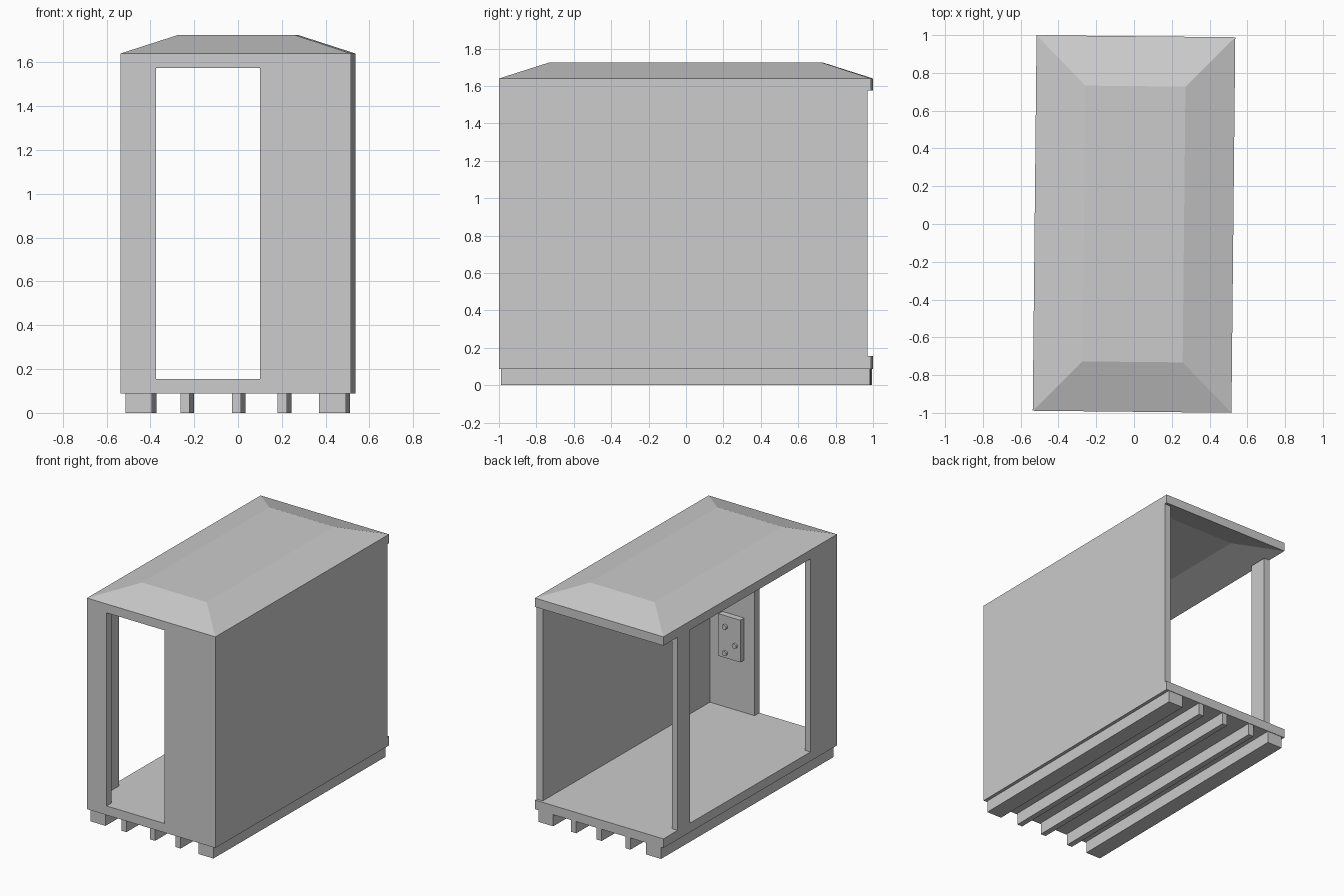
import bpy, bmesh, math
from mathutils import Matrix

if "Cube" in bpy.data.objects:
    bpy.data.objects.remove(bpy.data.objects["Cube"])

YAW = Matrix.Rotation(-0.0102, 4, 'Z')   # the whole booth sits slightly turned
HX, HY = 0.526, 0.994                    # half width / half depth
FLOOR, EAVE = 0.155, 1.575               # floor top / underside of roof rim
T = 0.05                                 # wall thickness


def finish(name, bm):
    bmesh.ops.recalc_face_normals(bm, faces=bm.faces)
    bm.transform(YAW)
    mesh = bpy.data.meshes.new(name)
    bm.to_mesh(mesh)
    bm.free()
    ob = bpy.data.objects.new(name, mesh)
    bpy.context.collection.objects.link(ob)
    return ob


def box(name, x, y, z):
    bm = bmesh.new()
    size = [b - a for a, b in (x, y, z)]
    mid = [(a + b) / 2 for a, b in (x, y, z)]
    bmesh.ops.create_cube(bm, size=1, matrix=Matrix.Translation(mid) @ Matrix.Diagonal((*size, 1)))
    return finish(name, bm)


# floor slab and skids
box("floor", (-HX, HX), (-HY, HY), (0.088, FLOOR))
skids = [(-0.443, 0.122), (-0.232, 0.042), (0.003, 0.042), (0.212, 0.042), (0.441, 0.122)]
for i, (cx, w) in enumerate(skids):
    box(f"skid_{i + 1}", (cx - w / 2, cx + w / 2), (-0.983, 0.99), (0, 0.088))

# walls and posts
wall_z = (FLOOR, EAVE)
box("right_wall", (HX - T, HX), (-HY + 0.055, 0.975), wall_z)
box("front_wall_right", (0.11, HX), (-HY, -HY + 0.055), wall_z)
box("front_wall_left", (-HX, -0.365), (-HY, -HY + 0.055), wall_z)
box("left_wall_front", (-HX, -HX + 0.045), (-HY + 0.055, -0.69), wall_z)
box("left_back_post", (-HX, -HX + 0.045), (0.69, 0.83), wall_z)

# control panel with three knobs on the inside of the front wall
box("control_panel", (0.195, 0.375), (-HY + 0.055, -0.895), (0.54, 0.85))
for i, (x, z) in enumerate([(0.318, 0.77), (0.237, 0.652), (0.318, 0.577)]):
    bm = bmesh.new()
    place = Matrix.Translation((x, -0.89, z)) @ Matrix.Rotation(math.pi / 2, 4, 'X')
    bmesh.ops.create_cone(bm, cap_ends=True, segments=12, radius1=0.018, radius2=0.018,
                          depth=0.02, matrix=place)
    finish(f"knob_{i + 1}", bm)

# hipped roof: a shell of constant vertical thickness
bm = bmesh.new()
rings = []
for hx, hy, z in [(0.265, 0.73, 1.66), (HX, HY, EAVE), (HX, HY, 1.64), (0.265, 0.73, 1.725)]:
    rings.append([bm.verts.new((sx * hx, sy * hy, z))
                  for sx, sy in ((-1, -1), (1, -1), (1, 1), (-1, 1))])
for a, b in zip(rings, rings[1:]):
    for i in range(4):
        j = (i + 1) % 4
        bm.faces.new((a[i], a[j], b[j], b[i]))
bm.faces.new(rings[0])
bm.faces.new(rings[-1])
finish("roof", bm)
